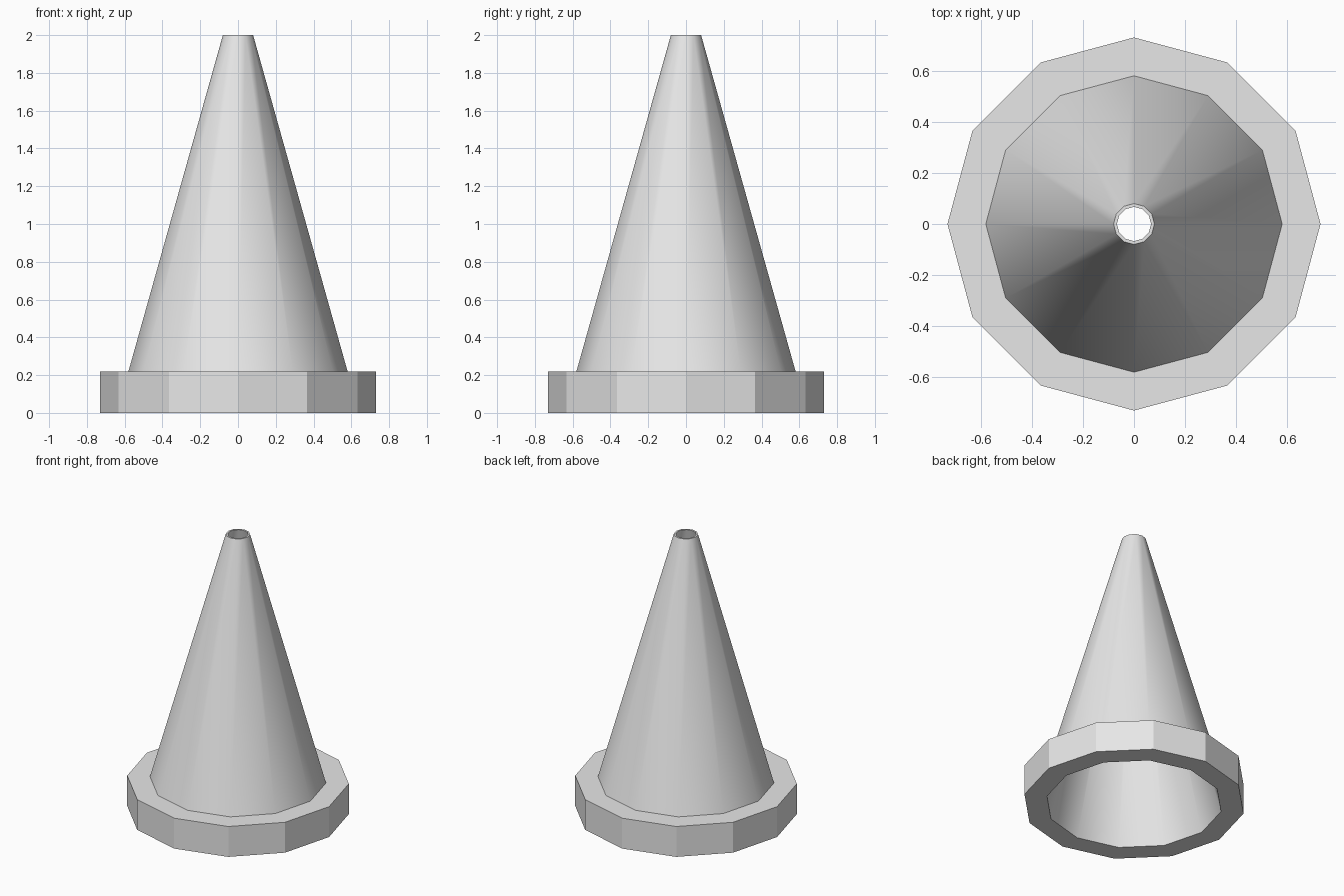
import bpy
import bmesh
from math import cos, sin, tau, radians

SIDES = 12

cube = bpy.data.objects.get("Cube")
if cube:
    bpy.data.objects.remove(cube, do_unlink=True)

# Single plain grey
grey = bpy.data.materials.new("light_grey")
grey.use_nodes = True
colour = (0.8, 0.8, 0.8, 1)
grey.diffuse_color = colour
grey.node_tree.nodes["Principled BSDF"].inputs["Base Color"].default_value = colour

# Closed wall section (radius, height): foot, outer cone, open tip, inner cone
section = [(0.58, 0), (0.73, 0), (0.73, 0.22), (0.58, 0.22), (0.08, 2), (0.067, 2)]


def lathe(name, profile, material):
    """Turn a closed profile around the z axis."""
    bm = bmesh.new()
    rings = [[bm.verts.new((r * cos(tau * i / SIDES), r * sin(tau * i / SIDES), z))
              for i in range(SIDES)] for r, z in profile]
    for k, low in enumerate(rings):
        high = rings[(k + 1) % len(rings)]
        for i in range(SIDES):
            j = (i + 1) % SIDES
            bm.faces.new((low[i], low[j], high[j], high[i]))
    bmesh.ops.recalc_face_normals(bm, faces=bm.faces)
    mesh = bpy.data.meshes.new(name)
    bm.to_mesh(mesh)
    bm.free()
    mesh.materials.append(material)
    obj = bpy.data.objects.new(name, mesh)
    bpy.context.collection.objects.link(obj)
    return obj


# Hollow cone with its wide foot
cone = lathe("hollow_cone", section, grey)
bpy.ops.object.select_all(action="DESELECT")
cone.select_set(True)
bpy.context.view_layer.objects.active = cone
bpy.ops.object.shade_smooth_by_angle(angle=radians(30))
